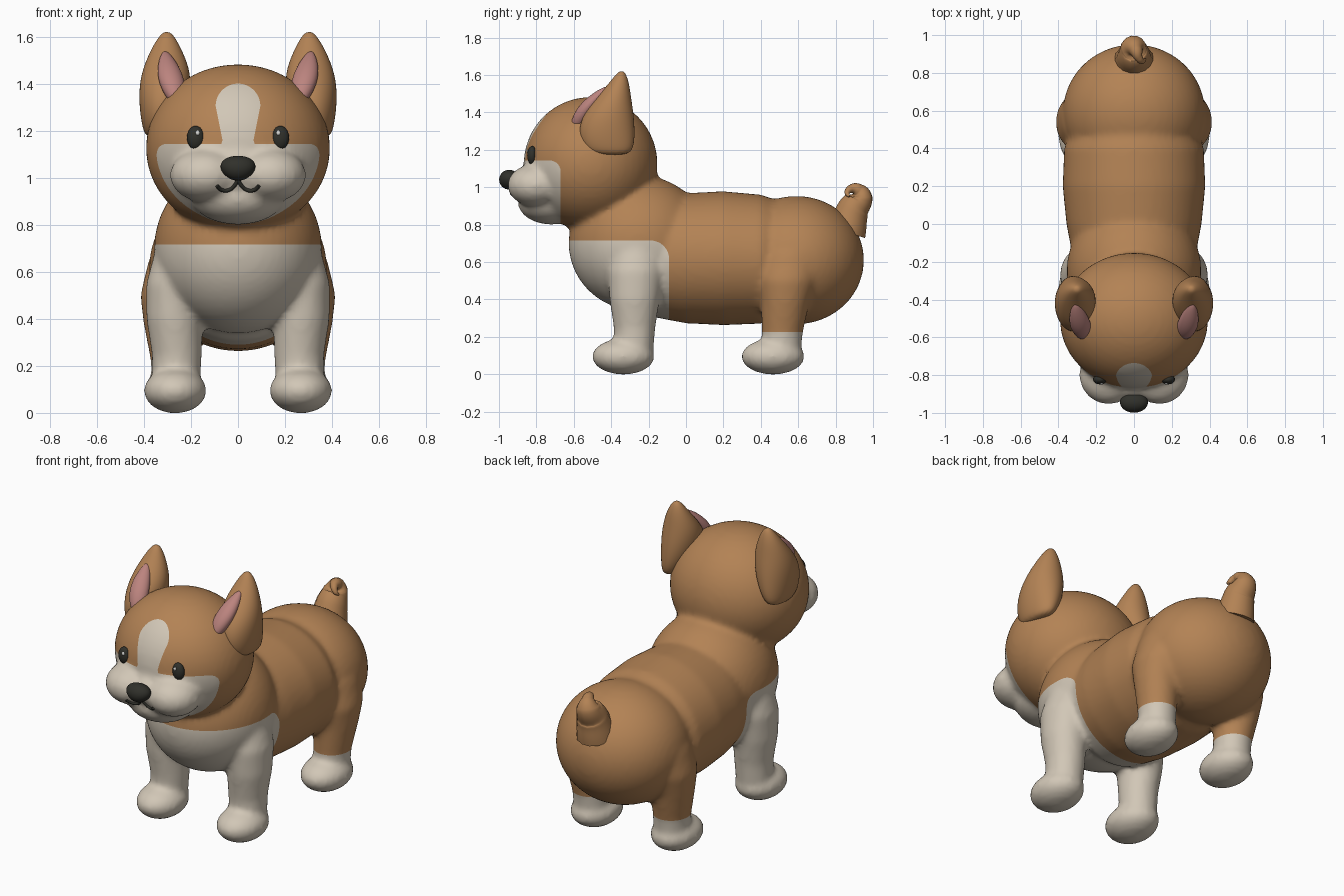
import bpy, bmesh, math
from mathutils import Matrix, Vector
from mathutils.bvhtree import BVHTree

cube = bpy.data.objects.get("Cube")
if cube:
    bpy.data.objects.remove(cube, do_unlink=True)


def material(name, rgb):
    m = bpy.data.materials.new(name)
    m.use_nodes = True
    m.diffuse_color = (*rgb, 1)
    m.node_tree.nodes["Principled BSDF"].inputs["Base Color"].default_value = (*rgb, 1)
    return m


TAN = material("tan fur", (0.45, 0.225, 0.09))
CREAM = material("cream fur", (0.64, 0.57, 0.47))
PINK = material("ear pink", (0.50, 0.23, 0.21))
BLACK = material("soft black", (0.03, 0.03, 0.024))
WHITE = material("eye shine", (0.7, 0.7, 0.68))


def ball(bm, center, radii, segments=32):
    mat = Matrix.LocRotScale(Vector(center), None, Vector(radii))
    return bmesh.ops.create_uvsphere(bm, u_segments=segments, v_segments=segments // 2,
                                     radius=1, matrix=mat)["verts"]


def loft(bm, rings, side=1, axis="Z", n=24):
    """Closed skin over elliptical rings (x, y, z, radius a, radius b)."""
    loops = []
    for x, y, z, a, b in rings:
        loop = []
        for i in range(n):
            t = 2 * math.pi * i / n
            u, v = a * math.cos(t), b * math.sin(t)
            off = Vector((u, v, 0)) if axis == "Z" else Vector((u, 0, v))
            loop.append(bm.verts.new(Vector((x * side, y, z)) + off))
        loops.append(loop)
    for p, q in zip(loops, loops[1:]):
        for i in range(n):
            j = (i + 1) % n
            bm.faces.new((p[i], p[j], q[j], q[i]))
    bm.faces.new(loops[0])
    bm.faces.new(loops[-1])


def finish(bm, name, *mats):
    bmesh.ops.recalc_face_normals(bm, faces=bm.faces)
    for f in bm.faces:
        f.smooth = True
    me = bpy.data.meshes.new(name)
    bm.to_mesh(me)
    bm.free()
    for m in mats:
        me.materials.append(m)
    ob = bpy.data.objects.new(name, me)
    bpy.context.collection.objects.link(ob)
    return ob


def tube(name, points, mat, depth=1.0):
    """Bevelled curve through (x, y, z, radius factor) points."""
    cu = bpy.data.curves.new(name, "CURVE")
    cu.dimensions = "3D"
    cu.bevel_depth, cu.bevel_resolution = depth, 5
    cu.use_fill_caps = True
    sp = cu.splines.new("BEZIER")
    sp.bezier_points.add(len(points) - 1)
    for bp, (x, y, z, r) in zip(sp.bezier_points, points):
        bp.co, bp.radius = (x, y, z), r
        bp.handle_left_type = bp.handle_right_type = "AUTO"
    cu.materials.append(mat)
    ob = bpy.data.objects.new(name, cu)
    bpy.context.collection.objects.link(ob)
    return ob


# Body volumes: torso, rump, chest, head and muzzle
bm = bmesh.new()
loft(bm, [(0, -0.34, 0.64, 0.15, 0.15), (0, -0.2, 0.63, 0.32, 0.32), (0, 0, 0.62, 0.358, 0.348),
          (0, 0.2, 0.62, 0.378, 0.358), (0, 0.4, 0.615, 0.37, 0.345), (0, 0.6, 0.61, 0.28, 0.28)],
     axis="Y", n=48)
ball(bm, (0, 0.59, 0.61), (0.377, 0.362, 0.343), 48)
ball(bm, (0, -0.25, 0.70), (0.357, 0.378, 0.363), 48)
ball(bm, (0, -0.51, 1.125), (0.392, 0.358, 0.357), 48)
ball(bm, (0, -0.72, 0.92), (0.2, 0.18, 0.12))
ball(bm, (0, -0.8, 1.02), (0.12, 0.13, 0.1))

# Legs and paws
for s in (1, -1):
    ball(bm, (s * 0.135, -0.80, 1.01), (0.155, 0.155, 0.115))
    ball(bm, (s * 0.267, -0.335, 0.094), (0.134, 0.168, 0.096))
    ball(bm, (s * 0.267, 0.465, 0.094), (0.134, 0.17, 0.096))
    loft(bm, [(0.265, -0.28, 0.06, 0.1, 0.1), (0.26, -0.275, 0.25, 0.107, 0.112),
              (0.27, -0.275, 0.4, 0.12, 0.135), (0.268, -0.27, 0.55, 0.123, 0.15),
              (0.24, -0.26, 0.7, 0.11, 0.13), (0.2, -0.26, 0.78, 0.05, 0.06)], s)
    loft(bm, [(0.265, 0.51, 0.06, 0.1, 0.1), (0.268, 0.515, 0.22, 0.103, 0.11),
              (0.282, 0.53, 0.38, 0.12, 0.13), (0.28, 0.54, 0.5, 0.136, 0.16),
              (0.25, 0.56, 0.65, 0.13, 0.17), (0.18, 0.57, 0.8, 0.06, 0.1)], s)

# Fuse the volumes into one soft skin
raw = finish(bm, "body_volumes")
fuse = raw.modifiers.new("fuse", "REMESH")
fuse.mode, fuse.voxel_size = "VOXEL", 0.016
soft = raw.modifiers.new("soften", "SMOOTH")
soft.factor, soft.iterations = 0.5, 10
evaluated = raw.evaluated_get(bpy.context.evaluated_depsgraph_get())
bm = bmesh.new()
bm.from_mesh(evaluated.to_mesh())
evaluated.to_mesh_clear()
bpy.data.objects.remove(raw, do_unlink=True)


# Cream markings: chest and front legs, hind paws, face and blaze
def rounded_corner(a, b, r):
    a, b = a + r, b + r
    return math.hypot(max(a, 0), max(b, 0)) + min(max(a, b), 0) - r


def marking(p):
    x, y, z = p
    chest = rounded_corner(y + 0.09, z - 0.715, 0.1)
    paws = max(z - 0.225, 0.1 - y)
    face = rounded_corner(y + 0.67, z - 1.143, 0.06)
    blaze = math.hypot(x, max(z - 1.305, 0)) - 0.095 + 0.2 * max(1.305 - z, 0)
    return min(chest, paws, face, max(blaze, y + 0.5))


# Cut the skin along the edge of the markings
bmesh.ops.triangulate(bm, faces=bm.faces)
value = {v: marking(v.co) for v in bm.verts}
cuts = []
for e in list(bm.edges):
    a, b = e.verts
    fa, fb = value[a], value[b]
    if fa * fb < 0:
        cuts.append(bmesh.utils.edge_split(e, a, fa / (fa - fb))[1])
bmesh.ops.connect_verts(bm, verts=cuts)
for f in bm.faces:
    f.material_index = int(marking(f.calc_center_median()) < 0)
skin = BVHTree.FromBMesh(bm)
finish(bm, "body", TAN, CREAM)


def front_y(x, z):
    return skin.ray_cast(Vector((x, -2, z)), Vector((0, 1, 0)))[0].y


# Ears with pink linings
for s, side in ((1, "left"), (-1, "right")):
    outer = [(0.35, -0.40, 1.17, 0.04, 0.09), (0.338, -0.415, 1.21, 0.07, 0.14),
             (0.32, -0.425, 1.3, 0.102, 0.155), (0.31, -0.415, 1.39, 0.113, 0.138),
             (0.305, -0.39, 1.47, 0.1, 0.1), (0.305, -0.36, 1.55, 0.064, 0.058),
             (0.303, -0.348, 1.60, 0.034, 0.03), (0.303, -0.345, 1.62, 0.012, 0.012)]
    lining = [(0.25, -0.59, 1.30, 0.015, 0.02), (0.265, -0.575, 1.34, 0.045, 0.045),
              (0.285, -0.535, 1.42, 0.06, 0.055), (0.3, -0.475, 1.49, 0.042, 0.045),
              (0.31, -0.42, 1.54, 0.01, 0.015)]
    for name, rings, mat in (("ear", outer, TAN), ("ear_lining", lining, PINK)):
        bm = bmesh.new()
        loft(bm, rings, s, n=16)
        ob = finish(bm, f"{side}_{name}", mat)
        ob.modifiers.new("round", "SUBSURF").levels = 2
        ob.modifiers["round"].render_levels = 2

    # Eye and its shine
    y = front_y(s * 0.18, 1.17)
    bm = bmesh.new()
    ball(bm, (s * 0.18, y, 1.17), (0.037, 0.026, 0.05), 24)
    finish(bm, f"{side}_eye", BLACK)
    bm = bmesh.new()
    ball(bm, (s * 0.172, y - 0.022, 1.19), (0.009, 0.006, 0.011), 12)
    finish(bm, f"{side}_eye_shine", WHITE)

    # Half of the mouth line
    line = [(0, 0.995), (0.012, 0.97), (0.04, 0.947), (0.07, 0.948), (0.09, 0.966)]
    tube(f"{side}_mouth", [(s * x, front_y(s * x, z) - 0.003, z, 1) for x, z in line], BLACK, 0.008)

# Nose, wider at the top
bm = bmesh.new()
for v in ball(bm, (0, -0.945, 1.04), (0.073, 0.054, 0.053)):
    v.co.x *= 1 + 3 * (v.co.z - 1.04)
finish(bm, "nose", BLACK)

# Curled tail
tube("tail", [(0, 0.855, 0.76, 0.11), (0, 0.893, 0.88, 0.088), (0, 0.932, 0.95, 0.066),
              (0.01, 0.918, 0.985, 0.036), (0.025, 0.88, 0.99, 0.022),
              (0.045, 0.862, 0.968, 0.014), (0.06, 0.872, 0.95, 0.006)], TAN)
